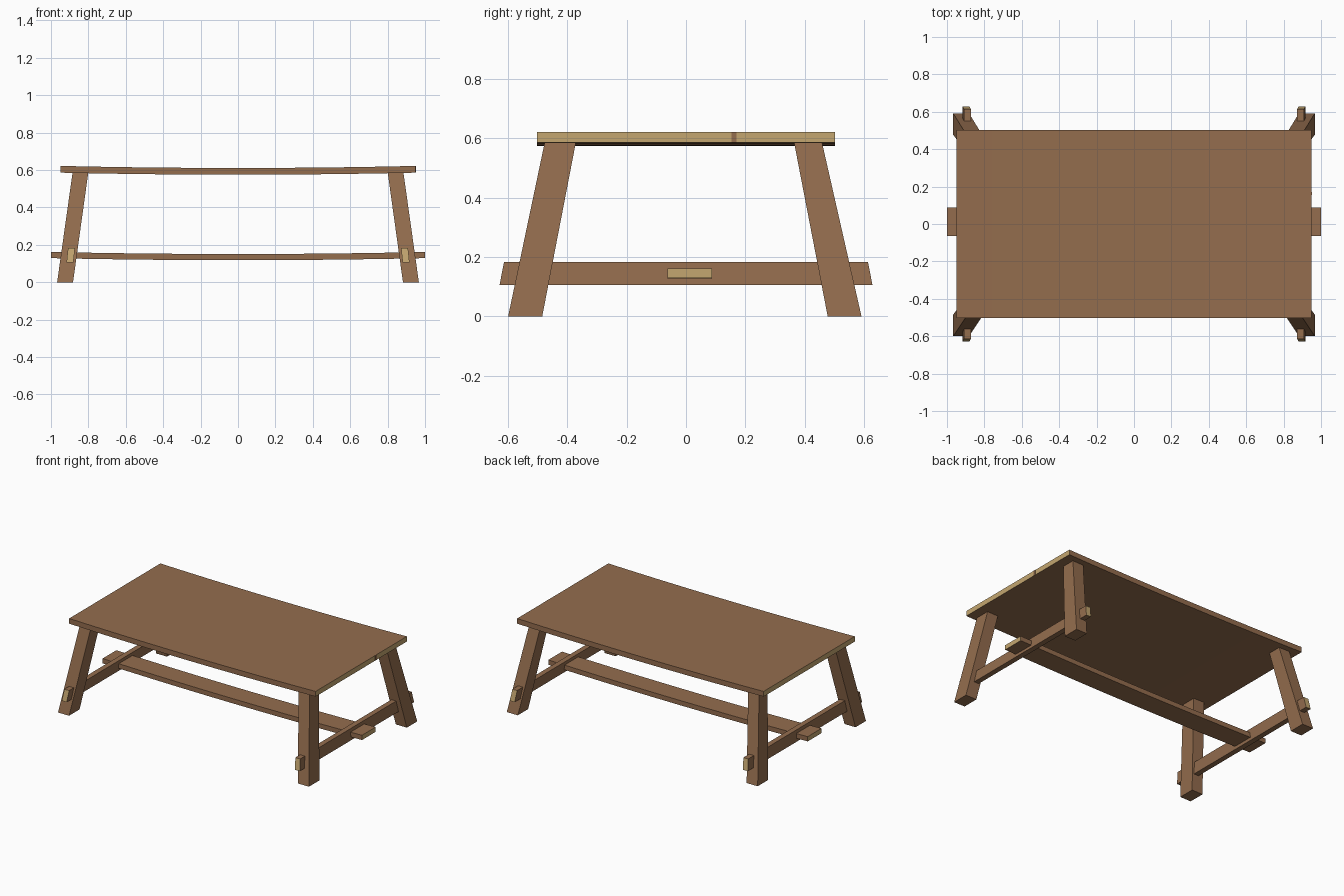
import bpy, bmesh

if "Cube" in bpy.data.objects:
    bpy.data.objects.remove(bpy.data.objects["Cube"])


def material(name, rgb):
    m = bpy.data.materials.new(name)
    m.diffuse_color = (*rgb, 1)
    m.use_nodes = True
    m.node_tree.nodes["Principled BSDF"].inputs["Base Color"].default_value = m.diffuse_color
    return m


brown = material("brown wood", (0.296, 0.153, 0.076))
tan = material("tan end grain", (0.55, 0.38, 0.16))


def loft(name, sections, end_mat=0):
    """Solid through a row of matching cross-sections, with coloured end caps."""
    bm = bmesh.new()
    rings = [[bm.verts.new(p) for p in s] for s in sections]
    n = len(rings[0])
    for a, b in zip(rings, rings[1:]):
        for i in range(n):
            j = (i + 1) % n
            bm.faces.new((a[i], a[j], b[j], b[i]))
    for ring in (rings[0], rings[-1]):
        bm.faces.new(ring).material_index = end_mat
    bmesh.ops.recalc_face_normals(bm, faces=bm.faces)
    me = bpy.data.meshes.new(name)
    bm.to_mesh(me)
    bm.free()
    me.materials.append(brown)
    me.materials.append(tan)
    ob = bpy.data.objects.new(name, me)
    bpy.context.collection.objects.link(ob)
    return ob


def sagging_board(name, half, y0, y1, z0, z1, sag, steps=10):
    """Long board along x whose middle dips slightly."""
    secs = []
    for i in range(steps + 1):
        t = 2 * i / steps - 1
        d = sag * (1 - t * t)
        secs.append([(half * t, y, z - d) for y, z in
                     ((y0, z0), (y1, z0), (y1, z1), (y0, z1))])
    return loft(name, secs, 1)


def rect(x0, x1, y0, y1, z):
    return [(x0, y0, z), (x1, y0, z), (x1, y1, z), (x0, y1, z)]


# Table top and the long low stretcher
sagging_board("table_top", 0.95, -0.502, 0.502, 0.586, 0.622, 0.011)
sagging_board("long_stretcher", 1.0, -0.063, 0.088, 0.129, 0.162, 0.011)

# Thin brown strip on the right end of the top
loft("end_strip", [rect(0.948, 0.951, 0.154, 0.17, z) for z in (0.586, 0.622)])

for side, sx in (("left", -1), ("right", 1)):
    # Splayed legs
    for end, bot, top in (("front", (-0.60, -0.485), (-0.476, -0.371)),
                          ("back", (0.478, 0.592), (0.364, 0.458))):
        loft(f"{end}_{side}_leg", [rect(sx * 0.882, sx * 0.967, *bot, 0),
                                   rect(sx * 0.80, sx * 0.884, *top, 0.59)])
    # Cross stretcher through both legs, leaning with them
    secs = []
    for s in (-1, 1):
        secs.append([(sx * 0.88, s * 0.629, 0.106), (sx * 0.917, s * 0.629, 0.106),
                     (sx * 0.909, s * 0.614, 0.183), (sx * 0.872, s * 0.614, 0.183)])
    loft(f"{side}_cross_stretcher", secs, 1)
